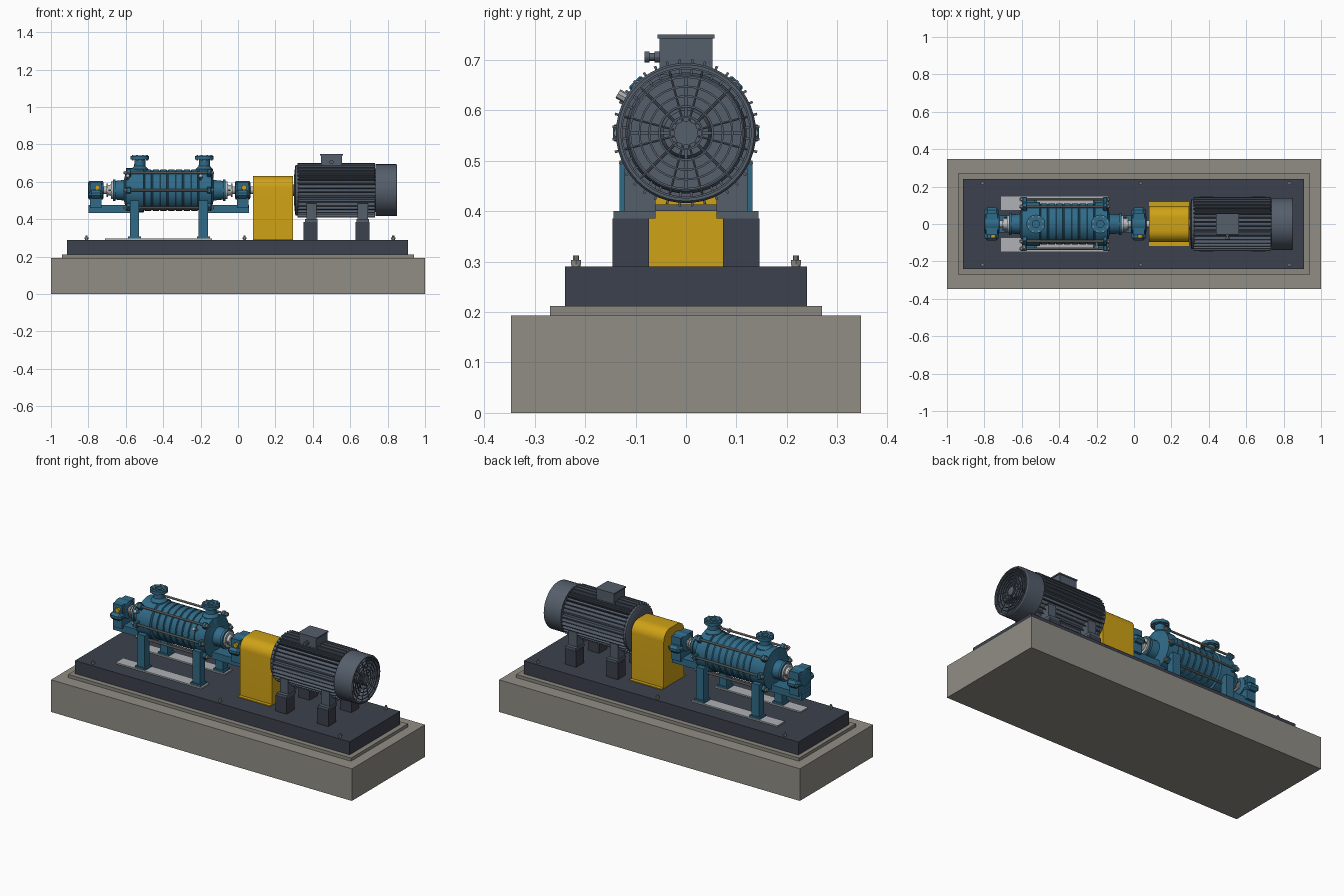
import bpy, bmesh
from math import sin, cos, pi, radians
from mathutils import Matrix, Vector

if "Cube" in bpy.data.objects:
    bpy.data.objects.remove(bpy.data.objects["Cube"])

AXIS = 0.555  # shaft height


def material(name, rgb):
    m = bpy.data.materials.new(name)
    m.diffuse_color = (*rgb, 1)
    m.use_nodes = True
    m.node_tree.nodes["Principled BSDF"].inputs["Base Color"].default_value = m.diffuse_color
    return m


CONCRETE = material("concrete", (0.28, 0.27, 0.235))
GROUT = material("grout", (0.255, 0.245, 0.21))
DARK = material("dark_steel", (0.046, 0.053, 0.074))
MOTOR = material("motor_grey", (0.09, 0.112, 0.147))
BLUE = material("pump_blue", (0.03, 0.145, 0.245))
YELLOW = material("safety_yellow", (0.62, 0.36, 0.008))
PLATE = material("light_plate", (0.43, 0.44, 0.46))
STEEL = material("shaft_steel", (0.5, 0.51, 0.52))
BOLT = material("bolt_grey", (0.27, 0.265, 0.25))


def box(bm, x0, x1, y0, y1, z0, z1, mat=None):
    m = Matrix.Translation(((x0 + x1) / 2, (y0 + y1) / 2, (z0 + z1) / 2))
    m = m @ Matrix.Diagonal((x1 - x0, y1 - y0, z1 - z0, 1))
    bmesh.ops.create_cube(bm, size=1, matrix=(mat @ m) if mat else m)


def lathe(bm, prof, loc=(0, 0, AXIS), d=(1, 0, 0), seg=32, closed=False):
    """Revolve (distance along d, radius) points; ends are capped unless closed."""
    q = Vector(d).to_track_quat('Z', 'Y')
    rings = []
    for t, r in prof:
        rings.append([bm.verts.new(Vector(loc) + q @ Vector((r * cos(2 * pi * i / seg), r * sin(2 * pi * i / seg), t)))
                      for i in range(seg)])
    for a, b in zip(rings, rings[1:] + rings[:1] if closed else rings[1:]):
        for i in range(seg):
            j = (i + 1) % seg
            bm.faces.new((a[i], a[j], b[j], b[i]))
    if not closed:
        bm.faces.new(rings[0])
        bm.faces.new(rings[-1])


def rod(bm, p, q, r, seg=10):
    v = Vector(q) - Vector(p)
    lathe(bm, [(0, r), (v.length, r)], p, v, seg)


def part(name, mat, build, smooth=True, bevel=0):
    bm = bmesh.new()
    build(bm)
    bmesh.ops.recalc_face_normals(bm, faces=bm.faces)
    me = bpy.data.meshes.new(name)
    bm.to_mesh(me)
    bm.free()
    me.materials.append(mat)
    ob = bpy.data.objects.new(name, me)
    bpy.context.collection.objects.link(ob)
    if bevel:
        b = ob.modifiers.new("bevel", 'BEVEL')
        b.width = bevel
    if smooth:
        bpy.ops.object.select_all(action='DESELECT')
        bpy.context.view_layer.objects.active = ob
        ob.select_set(True)
        bpy.ops.object.shade_smooth_by_angle(angle=radians(30))
    return ob


def block(name, mat, *dims, bevel=0):
    return part(name, mat, lambda bm: box(bm, *dims), False, bevel)


# Foundation
block("concrete_block", CONCRETE, -1, 1, -0.347, 0.347, 0, 0.193)
block("grout_pad", GROUT, -0.94, 0.94, -0.27, 0.27, 0.193, 0.212)
block("base_plate", DARK, -0.915, 0.91, -0.24, 0.24, 0.212, 0.29)


def anchors(bm):
    for x in (-0.81, 0.035, 0.83):
        for y in (-0.218, 0.218):
            lathe(bm, [(0.288, 0.009), (0.294, 0.009)], (x, y, 0), (0, 0, 1), 12)
            lathe(bm, [(0.294, 0.011), (0.303, 0.011)], (x, y, 0), (0, 0, 1), 6)
            lathe(bm, [(0.303, 0.006), (0.312, 0.006)], (x, y, 0), (0, 0, 1), 10)
part("anchor_bolts", BOLT, anchors)

# Coupling guard: arched profile extruded along x
def guard(bm):
    w, r, top = 0.097, 0.062, 0.631
    pts = [(-w, 0.29)] + [(-w + r - r * cos(a), top - r + r * sin(a)) for a in [i * pi / 16 for i in range(9)]]
    pts += [(-y, z) for y, z in reversed(pts)]
    f = bm.faces.new([bm.verts.new((0.08, y, z)) for y, z in pts])
    ext = bmesh.ops.extrude_face_region(bm, geom=[f])
    bmesh.ops.translate(bm, vec=(0.215, 0, 0), verts=[v for v in ext['geom'] if isinstance(v, bmesh.types.BMVert)])
    bm.faces.new([v for v in f.verts]) if not f.is_valid else None
    for s in (-1, 1):
        box(bm, 0.08, 0.295, s * 0.105 - 0.012, s * 0.105 + 0.012, 0.29, 0.295)
part("coupling_guard", YELLOW, guard)

# Motor
part("motor_body", MOTOR, lambda bm: lathe(bm, [
    (0.285, 0.03), (0.3, 0.03), (0.3, 0.075), (0.305, 0.128), (0.308, 0.134), (0.325, 0.134),
    (0.325, 0.12), (0.725, 0.12), (0.738, 0.115), (0.75, 0.06), (0.775, 0.045)], seg=48))


def fins(bm):
    for i in range(36):
        m = Matrix.Translation((0, 0, AXIS)) @ Matrix.Rotation(2 * pi * (i + 0.5) / 36, 4, 'X')
        box(bm, 0.318, 0.732, -0.0025, 0.0025, 0.117, 0.146, m)
part("motor_cooling_fins", MOTOR, fins, False)

part("fan_cowl", MOTOR, lambda bm: lathe(bm, [
    (0.735, 0.139), (0.845, 0.139), (0.851, 0.135), (0.851, 0.129), (0.735, 0.133)], seg=48, closed=True))


def grille(bm):
    for r in (0.032, 0.053, 0.073, 0.092, 0.111, 0.128):
        lathe(bm, [(0.843, r - 0.002), (0.843, r + 0.002), (0.848, r + 0.002), (0.848, r - 0.002)], seg=40, closed=True)
    for i in range(12):
        a = 2 * pi * (i + 0.5) / 12
        rod(bm, (0.846, 0.02 * cos(a), AXIS + 0.02 * sin(a)), (0.846, 0.134 * cos(a), AXIS + 0.134 * sin(a)), 0.0025, 6)
    lathe(bm, [(0.84, 0.024), (0.85, 0.024)], seg=24)
part("fan_grille", MOTOR, grille)


def fan(bm):
    lathe(bm, [(0.765, 0.035), (0.82, 0.03)], seg=24)
    for i in range(8):
        m = Matrix.Translation((0, 0, AXIS)) @ Matrix.Rotation(2 * pi * i / 8, 4, 'X')
        box(bm, 0.765, 0.805, -0.003, 0.003, 0.025, 0.11, m)
    lathe(bm, [(0.762, 0.112), (0.766, 0.112)], seg=32)
part("cooling_fan", MOTOR, fan)

block("terminal_box", MOTOR, 0.443, 0.557, -0.053, 0.053, 0.67, 0.742)
block("terminal_box_lid", MOTOR, 0.438, 0.562, -0.057, 0.057, 0.742, 0.75)


def gland(bm):
    lathe(bm, [(0.05, 0.011), (0.062, 0.011), (0.062, 0.008), (0.072, 0.008), (0.072, 0.011), (0.082, 0.011)],
          (0.5, 0, 0.706), (0, -1, 0), 12)
part("cable_gland", MOTOR, gland)


def motor_feet(bm):
    for x in (0.392, 0.667):
        box(bm, x - 0.022, x + 0.022, -0.085, 0.085, 0.4, 0.413)
        for s in (-1, 1):
            y = sorted((s * 0.06, s * 0.122))
            box(bm, x - 0.027, x + 0.027, *y, 0.398, 0.485)
            y = sorted((s * 0.06, s * 0.144))
            box(bm, x - 0.034, x + 0.034, *y, 0.385, 0.4)
part("motor_feet", MOTOR, motor_feet, False)


def pedestals(bm):
    for x in (0.388, 0.665):
        for s in (-1, 1):
            box(bm, x - 0.037, x + 0.037, *sorted((s * 0.073, s * 0.146)), 0.288, 0.385)
part("motor_pedestals", DARK, pedestals, False)

# Pump casing: two end casings, with ribbed stages between
def casing_profile():
    p = [(-0.668, 0.058), (-0.655, 0.058), (-0.655, 0.05), (-0.61, 0.055), (-0.603, 0.085),
         (-0.598, 0.118), (-0.505, 0.118), (-0.5, 0.106)]
    n, x0, w = 7, -0.5, 0.29 / 7
    for i in range(n):
        a = x0 + i * w
        p += [(a + 0.004, 0.11), (a + w - 0.006, 0.11), (a + w - 0.004, 0.105), (a + w - 0.001, 0.105)]
    p += [(-0.208, 0.118), (-0.143, 0.118), (-0.138, 0.085), (-0.13, 0.055), (-0.08, 0.05),
          (-0.08, 0.058), (-0.066, 0.058)]
    return p
part("pump_casing", BLUE, lambda bm: lathe(bm, casing_profile(), seg=40))


def lugs(bm):  # raised bosses on the end casings carrying the tie rods
    for x0, x1 in ((-0.597, -0.572), (-0.165, -0.143)):
        for a in (0, 45, 135, 180, 225, 315):
            m = Matrix.Translation((0, 0, AXIS)) @ Matrix.Rotation(radians(a - 90), 4, 'X')
            box(bm, x0, x1, -0.017, 0.017, 0.1, 0.145, m)
part("tie_rod_lugs", BLUE, lugs, False, 0.004)


def tie_rods(bm):
    for a in (0, 45, 135, 180, 225, 315):
        y, z = 0.132 * cos(radians(a)), AXIS + 0.132 * sin(radians(a))
        rod(bm, (-0.612, y, z), (-0.128, y, z), 0.0065)
        for x in (-0.607, -0.143):
            rod(bm, (x, y, z), (x + 0.01, y, z), 0.012, 6)
part("tie_rods", BOLT, tie_rods)

# Nozzles with flange bolts
for nm, x in (("suction", -0.525), ("discharge", -0.18)):
    part(nm + "_nozzle", BLUE, lambda bm: lathe(bm, [
        (0.62, 0.05), (0.668, 0.046), (0.685, 0.03), (0.72, 0.029), (0.72, 0.05), (0.737, 0.05),
        (0.737, 0.032), (0.74, 0.032), (0.74, 0.019), (0.68, 0.019)], (x, 0, 0), (0, 0, 1), 28))

    def flange_bolts(bm):
        for i in range(8):
            a = 2 * pi * (i + 0.5) / 8
            lathe(bm, [(0.714, 0.005), (0.743, 0.005)], (x + 0.041 * cos(a), 0.041 * sin(a), 0), (0, 0, 1), 6)
    part(nm + "_flange_bolts", BOLT, flange_bolts)

    def plug(bm):  # radial tapping plug
        d = Vector((0, -cos(radians(30)), sin(radians(30))))
        px = -0.59 if x < -0.4 else -0.2
        lathe(bm, [(0.11, 0.007), (0.138, 0.007), (0.138, 0.01), (0.156, 0.01)], (px, 0, AXIS), d, 8)
    part(nm + "_tapping_plug", PLATE, plug)

# Pump legs and shim plates
def legs(bm):
    for x in (-0.553, -0.185):
        for s in (-1, 1):
            box(bm, x - 0.025, x + 0.025, *sorted((s * 0.085, s * 0.132)), 0.3, 0.5)
            box(bm, x - 0.034, x + 0.034, *sorted((s * 0.08, s * 0.14)), 0.297, 0.309)
part("pump_legs", BLUE, legs, False)
for nm, s in (("front", -1), ("back", 1)):
    block(nm + "_shim_plate", PLATE, -0.71, -0.14, *sorted((s * 0.075, s * 0.146)), 0.288, 0.298)

# Shaft, glands and bearings
part("pump_shaft", STEEL, lambda bm: rod(bm, (-0.79, 0, AXIS), (0.1, 0, AXIS), 0.02, 20))
for nm, gx, s in (("outer", -0.668, -1), ("drive", -0.066, 1)):
    part(nm + "_shaft_gland", STEEL, lambda bm: lathe(bm, [
        (0, 0.046), (0.01, 0.046), (0.01, 0.03), (0.028, 0.028), (0.028, 0.036), (0.036, 0.036)],
        (gx, 0, AXIS), (s, 0, 0), 24))

    def gland_studs(bm):
        for y in (-0.038, 0.038):
            rod(bm, (gx, y, AXIS), (gx + s * 0.025, y, AXIS), 0.005, 8)
    part(nm + "_gland_studs", BOLT, gland_studs)

    c = -0.76 if s < 0 else 0.025  # bearing centre

    def bearing(bm):
        lathe(bm, [(c - 0.041, 0.04), (c - 0.037, 0.05), (c + 0.037, 0.05), (c + 0.041, 0.04)], seg=28)
        box(bm, c - 0.03, c + 0.03, -0.06, 0.06, 0.505, 0.6)
    part(nm + "_bearing_housing", BLUE, bearing)
    block(nm + "_bearing_ears", BLUE, c - 0.038, c + 0.038, -0.088, 0.088, 0.512, 0.555, bevel=0.014)
    block(nm + "_bearing_pedestal", BLUE, c - 0.03, c + 0.03, -0.06, 0.06, 0.46, 0.52)
    ends = (-0.8, -0.56) if s < 0 else (-0.18, 0.06)
    block(nm + "_bearing_bracket", BLUE, *ends, -0.045, 0.045, 0.433, 0.475)
    part(nm + "_oil_sight_glass", YELLOW, lambda bm: rod(bm, (c + 0.008, -0.055, 0.57), (c + 0.008, -0.074, 0.57), 0.014, 16))
